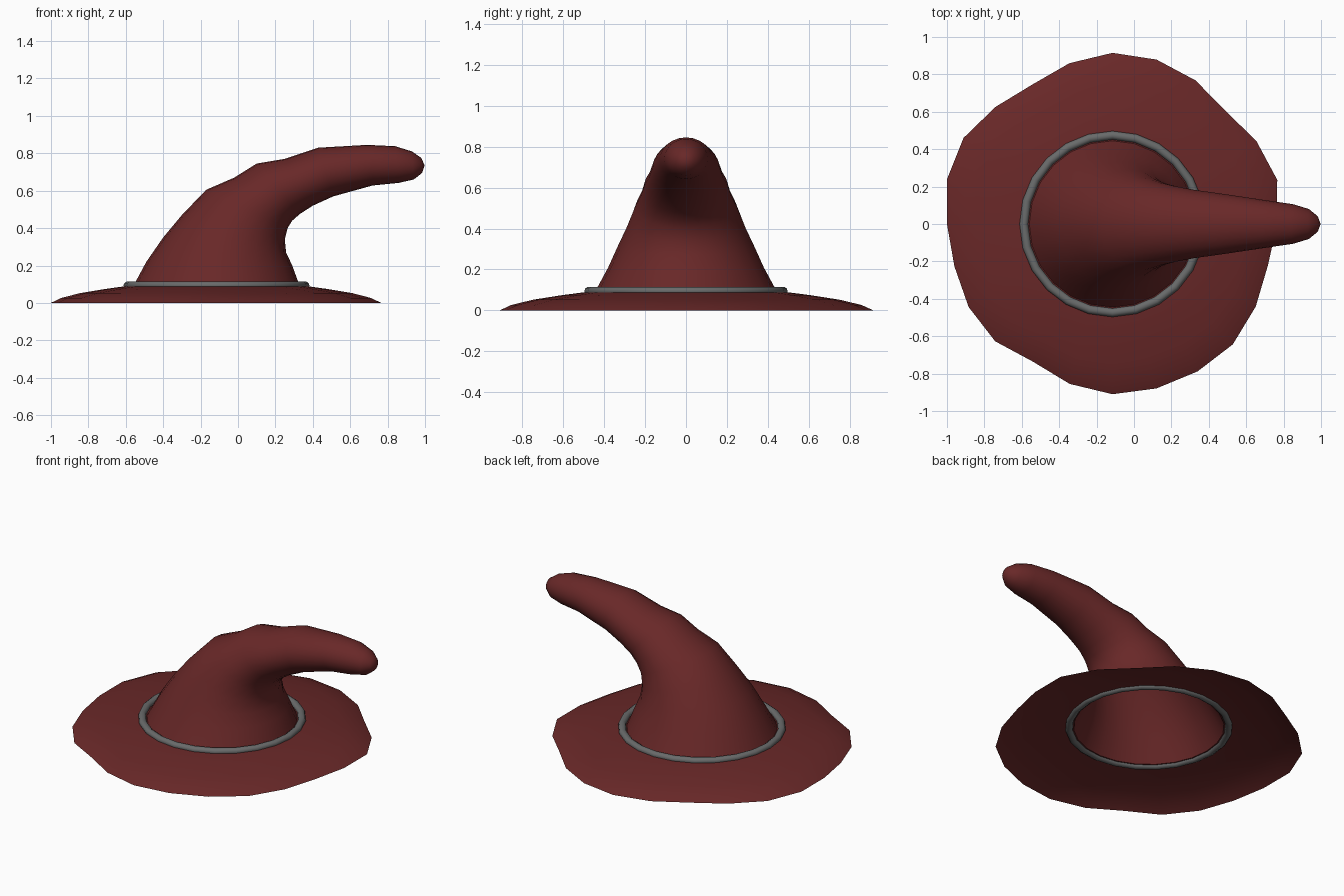
import bpy, bmesh, math

if "Cube" in bpy.data.objects:
    bpy.data.objects.remove(bpy.data.objects["Cube"])

SEG = 24
CX = -0.115  # centre of the brim and band


def material(name, rgb):
    m = bpy.data.materials.new(name)
    m.diffuse_color = (*rgb, 1)
    m.use_nodes = True
    m.node_tree.nodes["Principled BSDF"].inputs["Base Color"].default_value = m.diffuse_color
    return m


red = material("dark red felt", (0.14, 0.021, 0.021))
grey = material("grey band", (0.14, 0.145, 0.145))


def loft(name, rings, mat, tip=None):
    """Skin a list of closed rings, optionally closing on a tip point."""
    bm = bmesh.new()
    rows = [[bm.verts.new(p) for p in ring] for ring in rings]
    for a, b in zip(rows, rows[1:]):
        for i in range(SEG):
            j = (i + 1) % SEG
            bm.faces.new((a[i], a[j], b[j], b[i]))
    if tip:
        t = bm.verts.new(tip)
        for i in range(SEG):
            bm.faces.new((rows[-1][i], rows[-1][(i + 1) % SEG], t))
    for f in bm.faces:
        f.smooth = True
    me = bpy.data.meshes.new(name)
    bm.to_mesh(me)
    bm.free()
    me.materials.append(mat)
    ob = bpy.data.objects.new(name, me)
    bpy.context.collection.objects.link(ob)
    return ob


angles = [2 * math.pi * i / SEG for i in range(SEG)]

# Bent crown: back point (x, z), inner-bend point (x, z), half width in y
sections = [
    (-0.56, 0.09, 0.33, 0.09, 0.445),
    (-0.49, 0.22, 0.29, 0.20, 0.38),
    (-0.40, 0.35, 0.257, 0.27, 0.335),
    (-0.30, 0.47, 0.25, 0.34, 0.29),
    (-0.17, 0.605, 0.265, 0.40, 0.25),
    (-0.02, 0.67, 0.29, 0.44, 0.222),
    (0.10, 0.745, 0.33, 0.475, 0.203),
    (0.25, 0.77, 0.40, 0.52, 0.182),
    (0.43, 0.83, 0.51, 0.57, 0.162),
    (0.69, 0.845, 0.72, 0.628, 0.127),
    (0.84, 0.838, 0.86, 0.642, 0.106),
    (0.93, 0.81, 0.94, 0.66, 0.080),
    (0.98, 0.775, 0.984, 0.695, 0.042),
]
crown = []
for x0, z0, x1, z1, w in sections:
    crown.append([((x0 + x1) / 2 + (x1 - x0) / 2 * math.cos(a),
                   w * math.sin(a),
                   (z0 + z1) / 2 + (z1 - z0) / 2 * math.cos(a)) for a in angles])
loft("crown", crown, red, tip=(0.998, 0, 0.735))

# Floppy brim with an uneven edge, one radius every 15 degrees
edge = [0.88, 0.912, 0.888, 0.855, 0.887, 0.91, 0.915, 0.89, 0.86, 0.885, 0.92, 0.917,
        0.885, 0.875, 0.888, 0.887, 0.85, 0.885, 0.91, 0.91, 0.91, 0.91, 0.884, 0.86]
brim = []
for t, z in [(1, 0), (0.88, 0.026), (0.65, 0.052), (0.35, 0.074), (0.12, 0.088), (0, 0.09)]:
    brim.append([(CX + (0.445 + (r - 0.445) * t) * math.cos(a),
                  (0.445 + (r - 0.445) * t) * math.sin(a), z)
                 for r, a in zip(edge, angles)])
loft("brim", brim, red)

# Rounded band around the foot of the crown
band = []
for k in range(11):
    b = 2 * math.pi * k / 10
    r = 0.474 + 0.023 * math.cos(b)
    band.append([(CX + r * math.cos(a), r * math.sin(a), 0.094 + 0.021 * math.sin(b))
                 for a in angles])
ob = loft("hat_band", band, grey)
bm = bmesh.new()
bm.from_mesh(ob.data)
bmesh.ops.remove_doubles(bm, verts=bm.verts, dist=0.0005)
bmesh.ops.recalc_face_normals(bm, faces=bm.faces)
bm.to_mesh(ob.data)
bm.free()
